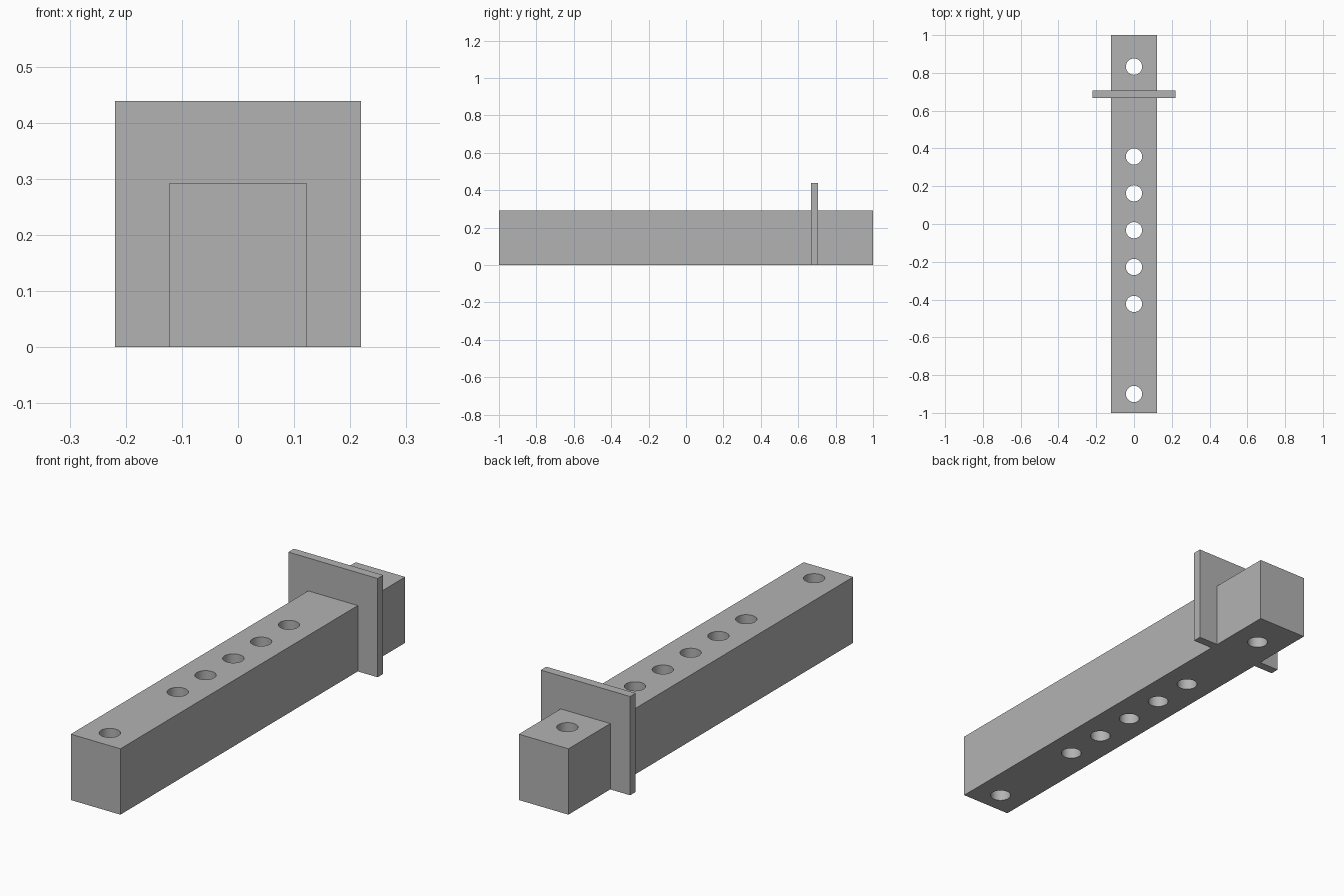
import bpy
import bmesh
from mathutils import Matrix, Vector

if "Cube" in bpy.data.objects:
    bpy.data.objects.remove(bpy.data.objects["Cube"])

UNIT = 2 / 41                     # modular grid step
BAR_HALF, BAR_HEIGHT = 2.5 * UNIT, 6 * UNIT
PLATE_HALF, PLATE_HEIGHT = 4.5 * UNIT, 9 * UNIT
PLATE_FRONT, PLATE_BACK = 0.667, 0.706
HOLE_RADIUS = 0.043
HOLES = [-0.9, 0.833] + [-0.423 + 4 * UNIT * i for i in range(5)]

grey = bpy.data.materials.new("plain grey")
grey.use_nodes = True
colour = (0.45, 0.45, 0.45, 1)
grey.diffuse_color = colour
grey.node_tree.nodes["Principled BSDF"].inputs["Base Color"].default_value = colour


def make_object(name, bm):
    bmesh.ops.recalc_face_normals(bm, faces=bm.faces)
    mesh = bpy.data.meshes.new(name)
    bm.to_mesh(mesh)
    bm.free()
    mesh.materials.append(grey)
    obj = bpy.data.objects.new(name, mesh)
    bpy.context.collection.objects.link(obj)
    return obj


# Long square bar
bm = bmesh.new()
bmesh.ops.create_cube(bm, size=1, matrix=Matrix.Translation((0, 0, BAR_HEIGHT / 2))
                      @ Matrix.Diagonal((2 * BAR_HALF, 2, BAR_HEIGHT, 1)))
bar = make_object("bar", bm)

# Row of round holes drilled straight through the bar
bm = bmesh.new()
for y in HOLES:
    bmesh.ops.create_cone(bm, cap_ends=True, segments=48, radius1=HOLE_RADIUS,
                          radius2=HOLE_RADIUS, depth=1,
                          matrix=Matrix.Translation((0, y, BAR_HEIGHT / 2)))
drill = make_object("hole_cutter", bm)
drill.hide_render = True
cut = bar.modifiers.new("holes", "BOOLEAN")
cut.operation = "DIFFERENCE"
cut.solver = "EXACT"
cut.object = drill

bpy.ops.object.select_all(action="DESELECT")
bar.select_set(True)
bpy.context.view_layer.objects.active = bar
bpy.ops.object.modifier_apply(modifier=cut.name)
bpy.data.objects.remove(drill)
bpy.ops.object.shade_smooth_by_angle()

# Thin stop plate fitted around the sides and top of the bar
outline = [(-PLATE_HALF, 0), (-PLATE_HALF, PLATE_HEIGHT), (PLATE_HALF, PLATE_HEIGHT),
           (PLATE_HALF, 0), (BAR_HALF, 0), (BAR_HALF, BAR_HEIGHT),
           (-BAR_HALF, BAR_HEIGHT), (-BAR_HALF, 0)]
bm = bmesh.new()
profile = bm.faces.new([bm.verts.new((x, PLATE_FRONT, z)) for x, z in outline])
extruded = bmesh.ops.extrude_face_region(bm, geom=[profile], use_keep_orig=True)
moved = [v for v in extruded["geom"] if isinstance(v, bmesh.types.BMVert)]
bmesh.ops.translate(bm, verts=moved, vec=Vector((0, PLATE_BACK - PLATE_FRONT, 0)))
make_object("stop_plate", bm)
